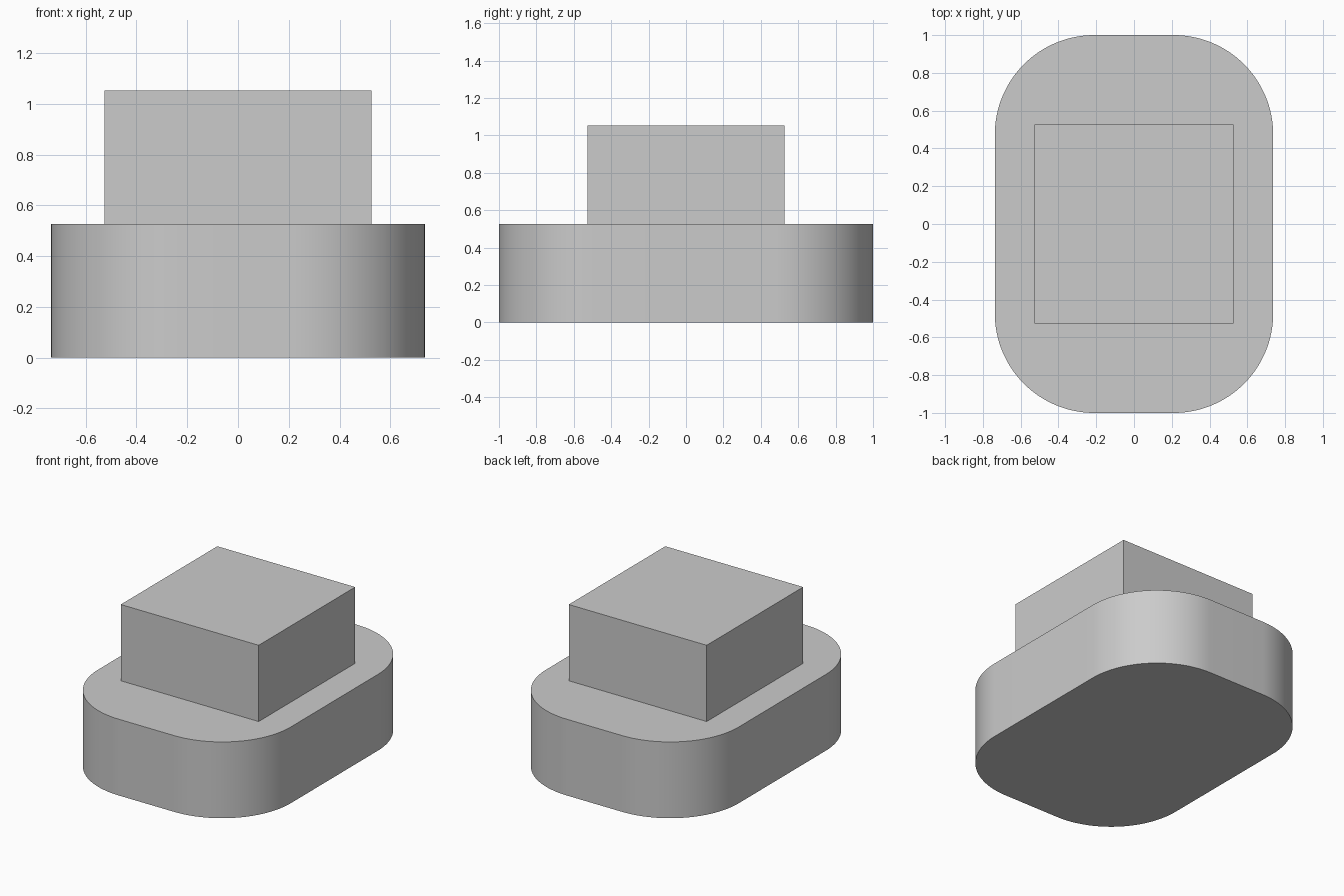
import bpy, bmesh, math

if "Cube" in bpy.data.objects:
    bpy.data.objects.remove(bpy.data.objects["Cube"])

U = 1 / 19  # design unit: the longest side is 38 units


def extrude_profile(name, points, z0, z1):
    """Make a closed solid from an outline in the xy plane."""
    bm = bmesh.new()
    face = bm.faces.new([bm.verts.new((x, y, z0)) for x, y in points])
    res = bmesh.ops.extrude_face_region(bm, geom=[face], use_keep_orig=True)
    top = [v for v in res["geom"] if isinstance(v, bmesh.types.BMVert)]
    bmesh.ops.translate(bm, verts=top, vec=(0, 0, z1 - z0))
    bmesh.ops.recalc_face_normals(bm, faces=bm.faces)
    mesh = bpy.data.meshes.new(name)
    bm.to_mesh(mesh)
    bm.free()
    obj = bpy.data.objects.new(name, mesh)
    bpy.context.collection.objects.link(obj)
    return obj


def rounded_rectangle(hx, hy, r, segments=32):
    points = []
    for i, (sx, sy) in enumerate([(1, 1), (-1, 1), (-1, -1), (1, -1)]):
        for k in range(segments + 1):
            a = math.pi / 2 * (i + k / segments)
            points.append((sx * (hx - r) + r * math.cos(a),
                           sy * (hy - r) + r * math.sin(a)))
    return points


# Rounded base slab
base = extrude_profile("base", rounded_rectangle(14 * U, 19 * U, 10 * U), 0, 10 * U)
bpy.context.view_layer.objects.active = base
base.select_set(True)
bpy.ops.object.shade_smooth_by_angle(angle=math.radians(30))

# Square block on top
h = 10 * U
extrude_profile("top_block", [(-h, -h), (h, -h), (h, h), (-h, h)], 10 * U, 20 * U)
